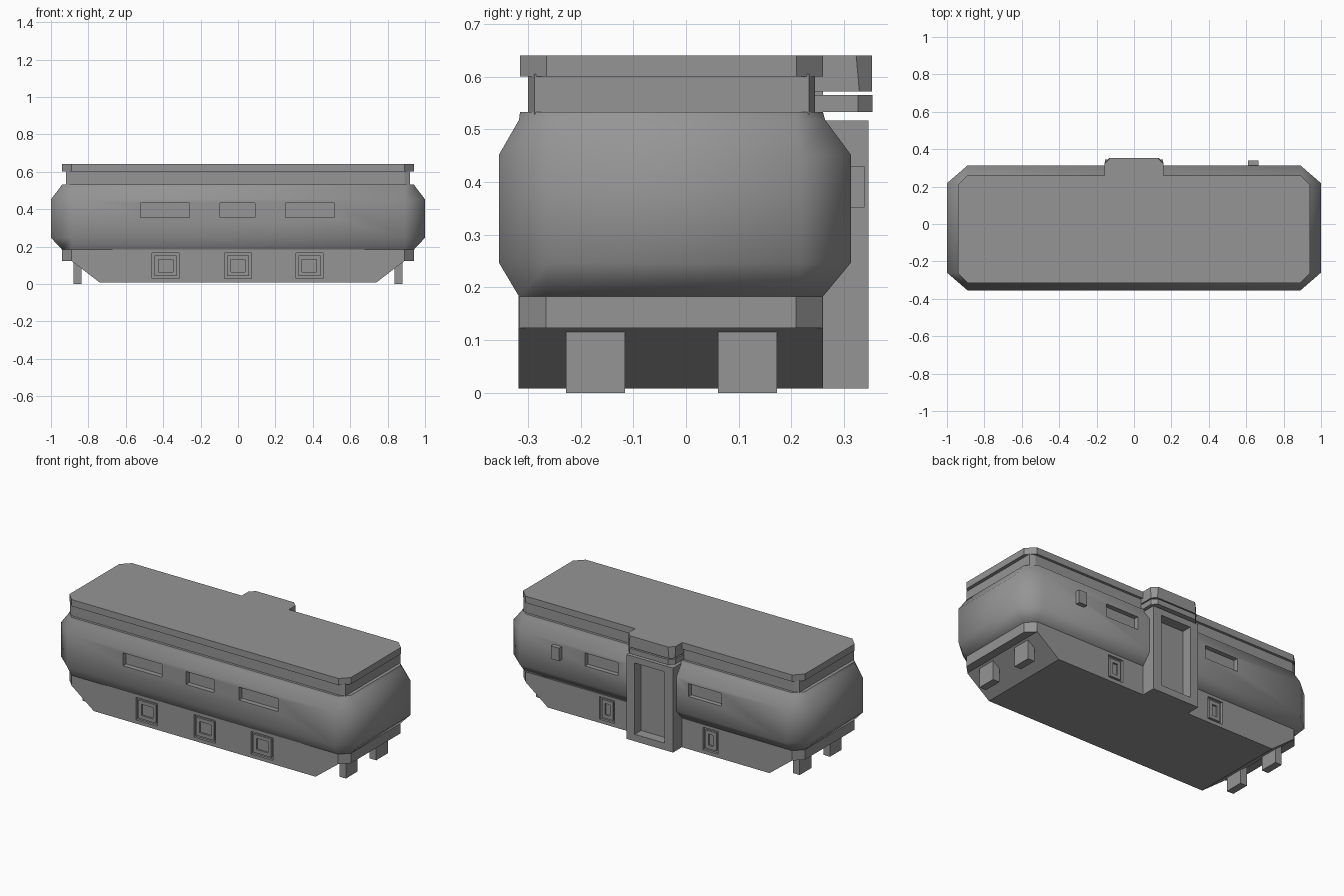
import bpy, bmesh, math

if "Cube" in bpy.data.objects:
    bpy.data.objects.remove(bpy.data.objects["Cube"])

# Dark grey paint shared by all parts
paint = bpy.data.materials.new("dark_grey")
paint.diffuse_color = (0.3, 0.3, 0.3, 1)
paint.use_nodes = True
paint.node_tree.nodes["Principled BSDF"].inputs["Base Color"].default_value = paint.diffuse_color


def new_object(name, bm):
    bmesh.ops.recalc_face_normals(bm, faces=bm.faces)
    mesh = bpy.data.meshes.new(name)
    bm.to_mesh(mesh)
    bm.free()
    mesh.materials.append(paint)
    ob = bpy.data.objects.new(name, mesh)
    bpy.context.collection.objects.link(ob)
    return ob


def loft(name, rings):
    """Skin closed rings of equal point count and cap both ends."""
    bm = bmesh.new()
    vs = [[bm.verts.new(p) for p in r] for r in rings]
    n = len(vs[0])
    for a, b in zip(vs, vs[1:]):
        for i in range(n):
            j = (i + 1) % n
            bm.faces.new((a[i], a[j], b[j], b[i]))
    bm.faces.new(vs[0])
    bm.faces.new(vs[-1])
    return new_object(name, bm)


def boxes(name, spans):
    """One mesh of axis-aligned boxes (x0, x1, y0, y1, z0, z1)."""
    bm = bmesh.new()
    for x0, x1, y0, y1, z0, z1 in spans:
        vs = bmesh.ops.create_cube(bm, size=1)['verts']
        for v in vs:
            v.co = (x1 if v.co.x > 0 else x0, y1 if v.co.y > 0 else y0,
                    z1 if v.co.z > 0 else z0)
    return new_object(name, bm)


def cut(ob, spans):
    cutter = boxes("cutter", spans)
    cutter.hide_render = True
    mod = ob.modifiers.new("cut", 'BOOLEAN')
    mod.operation, mod.solver, mod.object = 'DIFFERENCE', 'EXACT', cutter
    bpy.context.view_layer.objects.active = ob
    bpy.ops.object.modifier_apply(modifier=mod.name)
    bpy.data.objects.remove(cutter)


def octagon(z, hx, y0, y1, cx, cy):
    """Rectangle outline with chamfered corners."""
    return [(hx, y0 + cy, z), (hx, y1 - cy, z), (hx - cx, y1, z), (cx - hx, y1, z),
            (-hx, y1 - cy, z), (-hx, y0 + cy, z), (cx - hx, y0, z), (hx - cx, y0, z)]


# Bulging hull with smooth shading and recessed windows
hull = loft("hull", [
    octagon(0.183, 0.94, -0.317, 0.26, 0.05, 0.05),
    octagon(0.247, 1.0, -0.355, 0.313, 0.11, 0.095),
    octagon(0.452, 1.0, -0.355, 0.313, 0.11, 0.095),
    octagon(0.518, 0.95, -0.317, 0.264, 0.055, 0.055),
    octagon(0.533, 0.94, -0.315, 0.26, 0.05, 0.05)])
windows = [(a, b, -0.4, -0.325, 0.355, 0.433)
           for a, b in ((-0.52, -0.26), (-0.097, 0.09), (0.255, 0.515))]
windows += [(a, b, 0.285, 0.4, 0.355, 0.433) for a, b in ((-0.455, -0.235), (0.235, 0.455))]
cut(hull, windows + [(-0.15, 0.15, 0.2, 0.4, 0.1, 0.6)])
hull.data.shade_smooth()
hull.data.set_sharp_from_angle(angle=math.radians(52))

# Neck and roof slab
loft("neck", [octagon(z, 0.92, -0.30, 0.245, 0.03, 0.012) for z in (0.525, 0.605)])
loft("roof_slab", [octagon(z, 0.94, -0.315, 0.26, 0.05, 0.05) for z in (0.60, 0.64)])

# Lower band, only at the two ends
band = loft("lower_band", [octagon(z, 0.94, -0.316, 0.259, 0.05, 0.05) for z in (0.123, 0.185)])
cut(band, [(-0.8, 0.8, -0.5, 0.5, 0, 0.3)])

# Tapered keel with hatch recesses
outline = [(-0.74, 0.008), (0.74, 0.008), (0.89, 0.123), (0.89, 0.184),
           (-0.89, 0.184), (-0.89, 0.123)]
keel = loft("keel", [[(x, y, z) for x, z in outline] for y in (-0.3175, 0.2605)])
hatches = [(x, -0.317, -1, 0.0725) for x in (-0.387, 0.0, 0.382)]
hatches += [(x, 0.26, 1, 0.05) for x in (-0.345, 0.345)]


def hatch_span(h, margin, inner, outer):
    x, y, s, w = h
    ya, yb = sorted((y + s * inner, y + s * outer))
    return (x - w + margin, x + w - margin, ya, yb, 0.03 + margin, 0.166 - margin)


cut(keel, [hatch_span(h, 0, -0.014, 0.05) for h in hatches])

# Hatch panels with a shallow inner recess
for i, h in enumerate(hatches):
    panel = boxes(f"hatch_panel_{i}", [hatch_span(h, 0.013, -0.02, -0.003)])
    cut(panel, [hatch_span(h, 0.034, -0.016, 0.05)])

# Rear doorway frame with deep recess
door = boxes("doorway", [(-0.155, 0.155, 0.19, 0.346, 0.008, 0.517)])
cut(door, [(-0.1, 0.1, 0.285, 0.4, 0.05, 0.48)])


# Two-layer canopy above the doorway, with its backing block
def canopy(z, hx, y1, c):
    return [(-hx, 0.2, z), (hx, 0.2, z), (hx, y1 - c, z), (hx - c, y1, z),
            (c - hx, y1, z), (-hx, y1 - c, z)]


loft("canopy_lower", [canopy(z, 0.157, 0.354, 0.028) for z in (0.533, 0.565)])
loft("canopy_upper", [canopy(0.572, 0.157, 0.353, 0.024),
                      canopy(0.64, 0.157, 0.353, 0.03)])
boxes("canopy_back", [(-0.15, 0.15, 0.2, 0.26, 0.525, 0.61)])

# Control box on the rear wall
boxes("control_box", [(0.61, 0.665, 0.28, 0.339, 0.352, 0.43)])

# Four feet
for sx, side in ((-1, "left"), (1, "right")):
    for y, end in ((-0.172, "front"), (0.1165, "back")):
        xa, xb = sorted((sx * 0.836, sx * 0.88))
        boxes(f"foot_{end}_{side}", [(xa, xb, y - 0.056, y + 0.056, 0, 0.13)])
